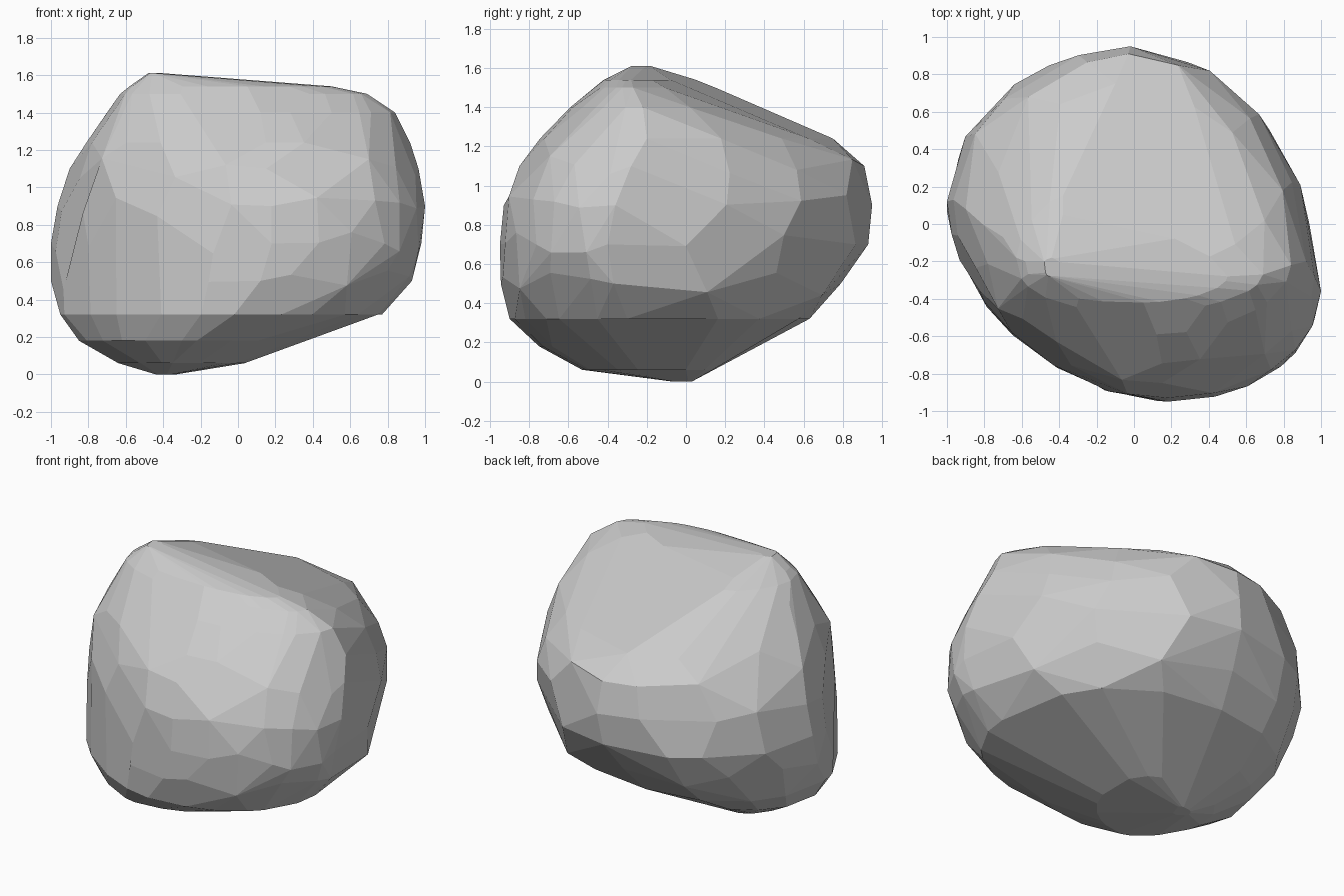
import bpy, bmesh, random
from math import pi, sin, cos, radians

if "Cube" in bpy.data.objects:
    bpy.data.objects.remove(bpy.data.objects["Cube"])

random.seed(4)

# Boulder slices: z, left (x, y), right (x, y), front (y, x), back (y, x)
SLICES = [
    (0.00, -.44, -.02, -.33, .00, -.07, -.38, .03, -.36),
    (0.06, -.64, -.15, .05, -.12, -.53, -.35, .16, -.30),
    (0.18, -.85, -.12, .40, -.22, -.75, -.22, .38, -.22),
    (0.32, -.95, -.08, .77, -.30, -.90, -.02, .63, -.15),
    (0.50, -1.0, .07, .93, -.37, -.945, .12, .79, -.10),
    (0.70, -1.0, .12, .98, -.40, -.95, .18, .93, -.05),
    (0.90, -.965, .13, 1.0, -.36, -.93, .18, .95, -.02),
    (1.10, -.90, .08, .965, -.28, -.85, .15, .91, -.03),
    (1.24, -.81, .00, .92, -.20, -.745, .15, .75, -.10),
    (1.40, -.70, -.07, .84, -.22, -.59, .12, .40, -.25),
    (1.50, -.63, -.18, .69, -.27, -.47, .05, .15, -.38),
    (1.54, -.58, -.20, .50, -.28, -.42, .05, .05, -.38),
    (1.61, -.48, -.20, -.40, -.21, -.28, -.45, -.18, -.44),
]

# Corner sharpness of each quadrant at the base and the top (below 1 = fuller)
FRONT_LEFT, FRONT_RIGHT = (1.35, .78), (.92, 1.08)
BACK_LEFT, BACK_RIGHT = (.80, 1.32), (.72, 1.28)


def quarter(side, end, z, steps, fullness):
    """Superelliptic arc between a side extreme and a front/back extreme."""
    (sx, sy), (ex, ey) = side, end
    low, high = fullness
    e = low + (high - low) * z / 1.61
    pts = []
    for i in range(steps + 1):
        inner = 0 < i < steps
        t = (i + (random.uniform(-.28, .28) if inner else 0)) / steps * pi / 2
        c, s = max(cos(t), 0) ** e, max(sin(t), 0) ** e
        dz = random.uniform(-.06, .06) if inner and .4 < z < 1.2 else 0
        pts.append((ex + (sx - ex) * c, sy + (ey - sy) * s, z + dz))
    return pts


# Collect slice outlines: fine facets at the front, broad ones at the back
bm = bmesh.new()
seen = set()
for z, lx, ly, rx, ry, fy, fx, by, bx in SLICES:
    left, right, front, back = (lx, ly), (rx, ry), (fx, fy), (bx, by)
    outline = (quarter(left, front, z, 6, FRONT_LEFT)
               + quarter(right, front, z, 6, FRONT_RIGHT)
               + quarter(left, back, z, 4, BACK_LEFT)
               + quarter(right, back, z, 4, BACK_RIGHT))
    for p in outline:
        key = tuple(round(v, 3) for v in p)
        if key not in seen:
            seen.add(key)
            bm.verts.new(key)

# Wrap the outlines in a hull and merge nearly flat neighbours into facets
hull = bmesh.ops.convex_hull(bm, input=bm.verts[:])
loose = {g for g in hull["geom_interior"] + hull["geom_unused"]
         if isinstance(g, bmesh.types.BMVert)}
bmesh.ops.delete(bm, geom=list(loose), context='VERTS')
bmesh.ops.dissolve_limit(bm, angle_limit=radians(6),
                         verts=bm.verts[:], edges=bm.edges[:])
bmesh.ops.recalc_face_normals(bm, faces=bm.faces[:])

mesh = bpy.data.meshes.new("boulder")
bm.to_mesh(mesh)
bm.free()
bpy.context.collection.objects.link(bpy.data.objects.new("boulder", mesh))
